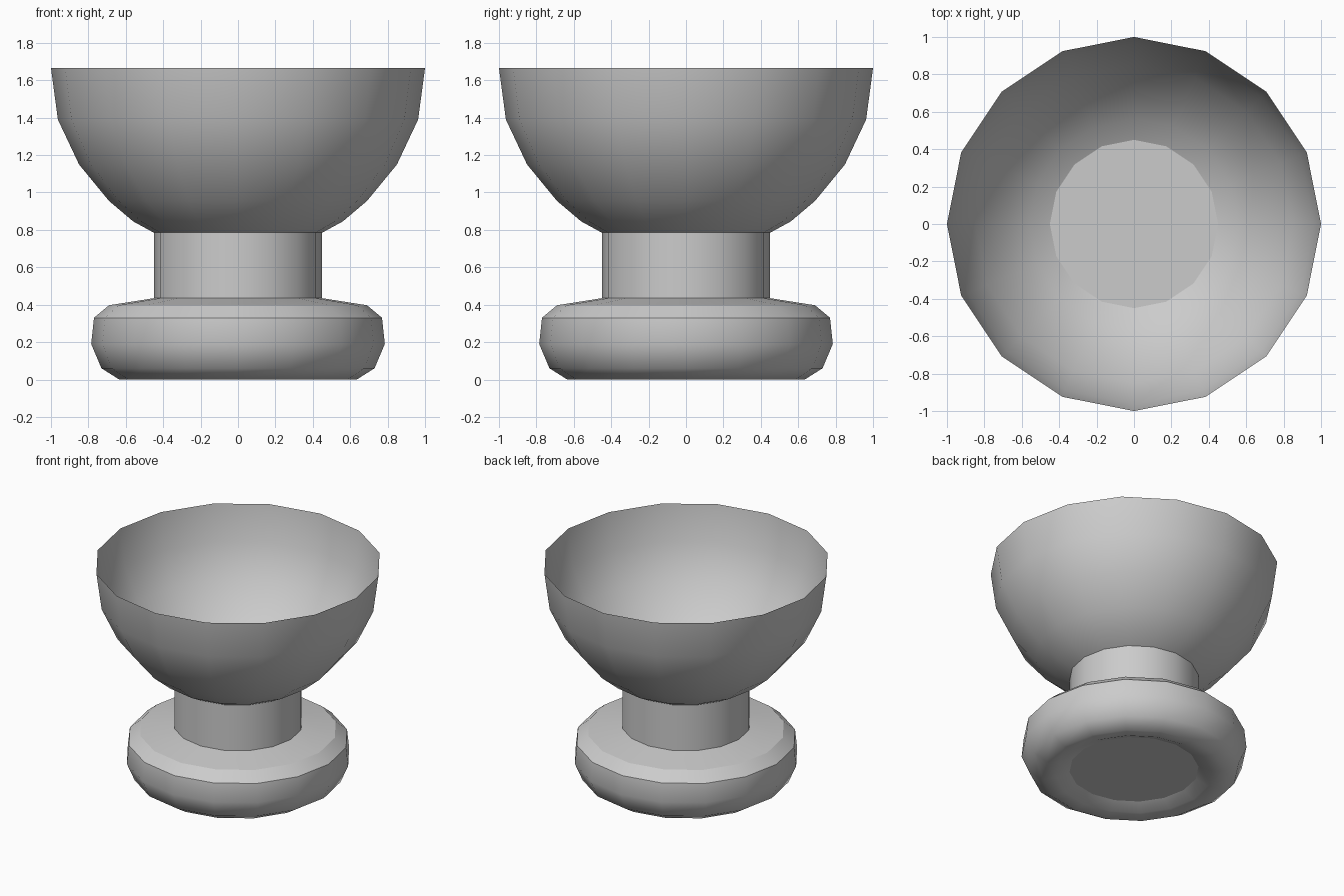
import bpy, bmesh, math

if "Cube" in bpy.data.objects:
    bpy.data.objects.remove(bpy.data.objects["Cube"])

SIDES = 16


def lathe(name, profile, cap_ends=False, angle=40):
    """Spin a (radius, z) profile around the z axis into a smooth-shaded part."""
    bm = bmesh.new()
    rings = []
    for r, z in profile:
        rings.append([bm.verts.new((r * math.cos(2 * math.pi * i / SIDES),
                                    r * math.sin(2 * math.pi * i / SIDES), z))
                      for i in range(SIDES)])
    for a, b in zip(rings, rings[1:]):
        for i in range(SIDES):
            j = (i + 1) % SIDES
            bm.faces.new((a[i], a[j], b[j], b[i]))
    if cap_ends:
        bm.faces.new(rings[0][::-1])
        bm.faces.new(rings[-1])
    mesh = bpy.data.meshes.new(name)
    bm.to_mesh(mesh)
    bm.free()
    obj = bpy.data.objects.new(name, mesh)
    bpy.context.collection.objects.link(obj)
    bpy.ops.object.select_all(action='DESELECT')
    obj.select_set(True)
    bpy.context.view_layer.objects.active = obj
    bpy.ops.object.shade_smooth_by_angle(angle=math.radians(angle))
    return obj


# Rounded foot with a shallow hollow underneath
lathe("foot", [(0.45, 0.05), (0.54, 0.01), (0.635, 0.0), (0.73, 0.06),
               (0.785, 0.19), (0.77, 0.33), (0.69, 0.397)])

# Gently sloping top of the foot
lathe("foot_top", [(0.69, 0.397), (0.45, 0.435)])

# Stem, closing the foot below and the bowl above
lathe("stem", [(0.45, 0.05), (0.45, 0.785)], cap_ends=True)

# Thin open bowl
lathe("bowl", [(0.45, 0.785), (0.56, 0.845), (0.69, 0.955),
               (0.85, 1.15), (0.963, 1.39), (1.0, 1.665)])
